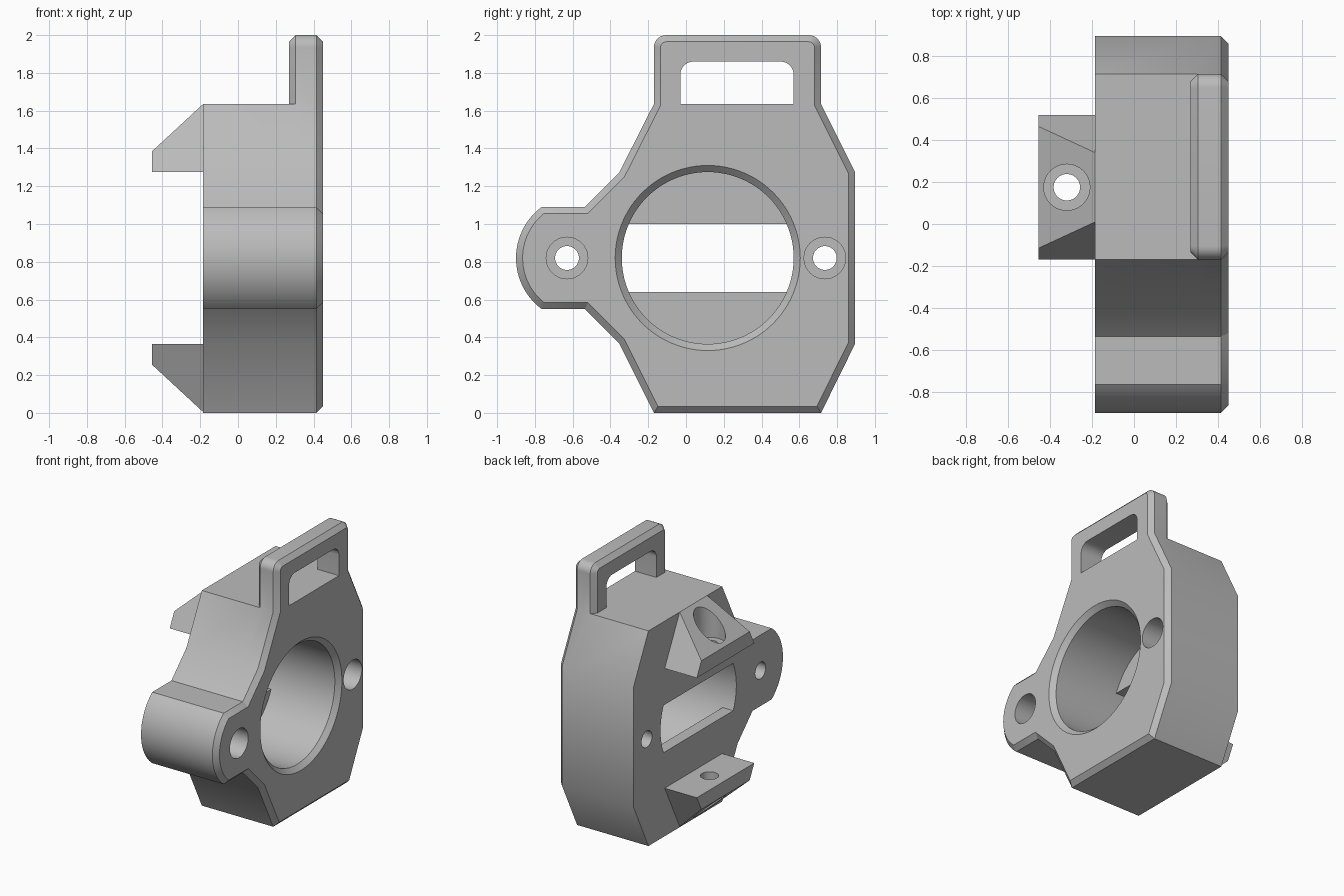
import bpy, bmesh, math
from mathutils import Vector

if "Cube" in bpy.data.objects:
    bpy.data.objects.remove(bpy.data.objects["Cube"])

grey = bpy.data.materials.new("plain grey")
grey.use_nodes = True
grey.diffuse_color = (0.5, 0.5, 0.5, 1)
grey.node_tree.nodes["Principled BSDF"].inputs["Base Color"].default_value = (0.5, 0.5, 0.5, 1)

BACK, FACE, CHAMFER = -0.185, 0.45, 0.035
MID_Y, MID_Z = 0.115, 0.82      # bore centre
FLOOR = -0.095                  # inner side of the rear wall


def arc(cu, cv, r, start, end, n):
    angles = [math.radians(start + (end - start) * i / n) for i in range(n + 1)]
    return [(cu + r * math.cos(a), cv + r * math.sin(a)) for a in angles]


def circle(cu, cv, r, n=64):
    return arc(cu, cv, r, 0, 360, n)[:-1]


def inset(pts, d):
    """Mitred inward offset of an anticlockwise outline."""
    out = []
    for i, p in enumerate(pts):
        p = Vector(p)
        a = (p - Vector(pts[i - 1])).normalized()
        b = (Vector(pts[(i + 1) % len(pts)]) - p).normalized()
        na, nb = Vector((-a.y, a.x)), Vector((-b.y, b.x))
        out.append(tuple(p + (na + nb) * d / (1 + na.dot(nb))))
    return out


def loft(name, sections, axis="x"):
    """Closed solid through (position, outline) sections along x or z."""
    bm = bmesh.new()
    rings = []
    for t, pts in sections:
        rings.append([bm.verts.new((t, u, v) if axis == "x" else (u, v, t)) for u, v in pts])
    n = len(rings[0])
    for r, s in zip(rings, rings[1:]):
        for i in range(n):
            j = (i + 1) % n
            bm.faces.new((r[i], r[j], s[j], s[i]))
    bm.faces.new(rings[0])
    bm.faces.new(rings[-1])
    bmesh.ops.recalc_face_normals(bm, faces=bm.faces)
    mesh = bpy.data.meshes.new(name)
    bm.to_mesh(mesh)
    bm.free()
    obj = bpy.data.objects.new(name, mesh)
    obj.data.materials.append(grey)
    bpy.context.collection.objects.link(obj)
    return obj


def combine(obj, tool, operation):
    mod = obj.modifiers.new(operation.lower(), "BOOLEAN")
    mod.operation, mod.solver, mod.object = operation, "EXACT", tool
    bpy.context.view_layer.objects.active = obj
    bpy.ops.object.modifier_apply(modifier=mod.name)
    bpy.data.objects.remove(tool)


# Side outlines: housing with screw lobe, and the front plate with handle
lobe = arc(-0.563, MID_Z, 0.337, 126.8, 233.2, 24)
left_side = [(-0.355, 1.27), (-0.535, 1.09)] + lobe + [(-0.535, 0.55), (-0.355, 0.37)]
lower = [(-0.17, 0), (0.715, 0), (0.895, 0.365), (0.895, 1.275), (0.715, 1.635)]
handle_top = arc(0.65, 1.935, 0.065, 0, 90, 8) + arc(-0.105, 1.935, 0.065, 90, 180, 8)
body_outline = lower + [(-0.17, 1.635)] + left_side
plate_outline = lower + handle_top + [(-0.17, 1.635)] + left_side

housing = loft("housing", [(BACK, body_outline), (0.38, body_outline)])
small = inset(plate_outline, CHAMFER)
plate = loft("front_plate", [(0.27, small), (0.27 + CHAMFER, plate_outline),
                             (FACE - CHAMFER, plate_outline), (FACE, small)])
combine(housing, plate, "UNION")

# Handle window
window = [(-0.03, 1.635), (0.57, 1.635)] + arc(0.5, 1.79, 0.07, 0, 90, 8) + arc(0.04, 1.79, 0.07, 90, 180, 8)
combine(housing, loft("window_cutter", [(0.2, window), (0.5, window)]), "DIFFERENCE")

# Main bore with chamfered mouth, and the slot through the rear wall
bore, mouth = circle(MID_Y, MID_Z, 0.455, 96), circle(MID_Y, MID_Z, 0.5, 96)
combine(housing, loft("bore_cutter", [(FLOOR, bore), (FACE - CHAMFER, bore), (FACE + 0.01, mouth)]),
        "DIFFERENCE")
slot = arc(MID_Y, MID_Z, 0.455, -23.3, 23.3, 12) + arc(MID_Y, MID_Z, 0.455, 156.7, 203.3, 12)
combine(housing, loft("slot_cutter", [(BACK - 0.1, slot), (FLOOR + 0.03, slot)]), "DIFFERENCE")

# Counterbored screw holes
for y in (-0.63, 0.735):
    for r, start in ((0.11, FLOOR), (0.063, BACK - 0.1)):
        ring = circle(y, MID_Z, r, 40)
        combine(housing, loft("screw_cutter", [(start, ring), (FACE + 0.1, ring)]), "DIFFERENCE")


def clip(name, flip):
    """Wedge lug on the rear face; flip turns it upside down."""
    z = lambda h: 2 * MID_Z - h if flip else h
    cy, half, base, tip, top = 0.175, 0.345, 1.275, 1.385, 1.635

    def section(height):
        w = half - (height - base) / 2
        return [(cy - half, z(base)), (cy + half, z(base)), (cy + w, z(height)), (cy - w, z(height))]

    lug = loft(name, [(-0.455, section(tip)), (BACK, section(top))])
    for r, start in ((0.11, 1.365), (0.063, 1.2)):
        ring = circle(-0.32, cy, r, 40)
        combine(lug, loft("lug_cutter", [(z(start), ring), (z(1.75), ring)], "z"), "DIFFERENCE")
    return lug


parts = [housing, clip("upper_clip", False), clip("lower_clip", True)]

# Smooth the curves, keep the creases
bpy.ops.object.select_all(action="DESELECT")
for p in parts:
    p.select_set(True)
bpy.context.view_layer.objects.active = housing
bpy.ops.object.shade_smooth_by_angle(angle=math.radians(30))
